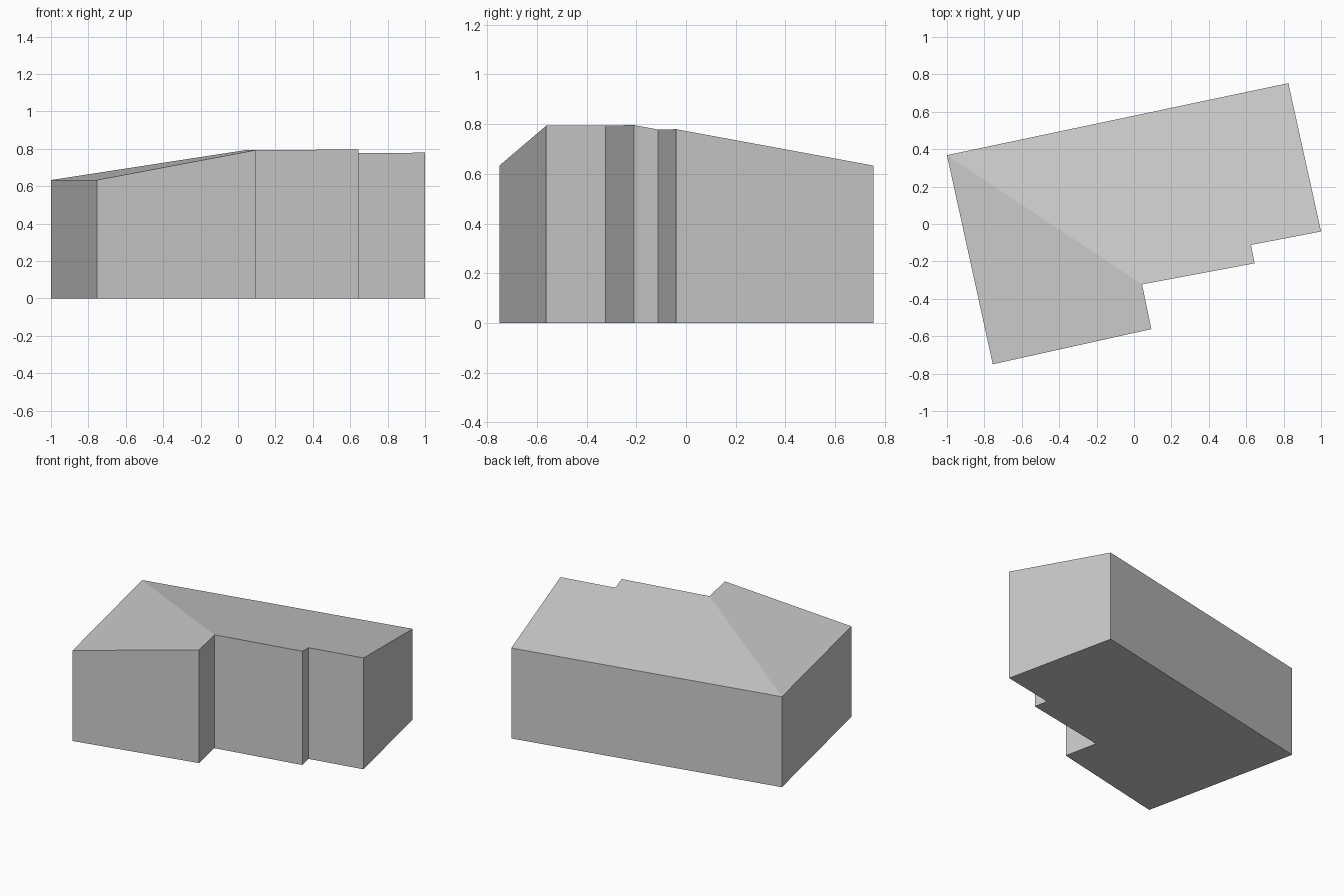
import bpy
import bmesh
from mathutils import Vector

cube = bpy.data.objects.get("Cube")
if cube:
    bpy.data.objects.remove(cube, do_unlink=True)

EAVES = 0.633

# Single plain grey for walls and roof
grey = bpy.data.materials.new("light_grey")
grey.use_nodes = True
colour = (0.6, 0.6, 0.6, 1)
grey.diffuse_color = colour
grey.node_tree.nodes["Principled BSDF"].inputs["Base Color"].default_value = colour

# Footprint corners, counter-clockwise from the back right
back_right = Vector((-1.0, 0.368))
front_right = Vector((-0.755, -0.75))
wing_corner = Vector((0.093, -0.562))
valley = Vector((0.043, -0.323))
step_outer = Vector((0.645, -0.21))
step_inner = Vector((0.625, -0.112))
front_left = Vector((1.0, -0.04))
back_left = Vector((0.825, 0.753))
footprint = [back_right, front_right, wing_corner, valley,
             step_outer, step_inner, front_left, back_left]


def distance(point, start, end):
    """Distance of a point from the eaves line between two corners."""
    along = (end - start).normalized()
    return abs(along.cross(point - start))


# Both roof slopes rise from their eaves and meet along the hip
main_slope = 0.18
hip_rise = main_slope * distance(valley, back_right, back_left)
wing_slope = hip_rise / distance(valley, back_right, front_right)


def roof_height(point):
    if point in (front_right, wing_corner):
        return EAVES + wing_slope * distance(point, back_right, front_right)
    return EAVES + main_slope * distance(point, back_right, back_left)


# Building: floor, walls and two roof planes in one closed shell
bm = bmesh.new()
low = [bm.verts.new((p.x, p.y, 0)) for p in footprint]
high = [bm.verts.new((p.x, p.y, roof_height(p))) for p in footprint]
bm.faces.new(low[::-1])
for i in range(len(low)):
    j = (i + 1) % len(low)
    bm.faces.new((low[i], low[j], high[j], high[i]))
bm.faces.new(high[:4])
bm.faces.new([high[0]] + high[3:])
bmesh.ops.recalc_face_normals(bm, faces=bm.faces)

mesh = bpy.data.meshes.new("building")
bm.to_mesh(mesh)
bm.free()
mesh.materials.append(grey)
building = bpy.data.objects.new("building", mesh)
bpy.context.collection.objects.link(building)
